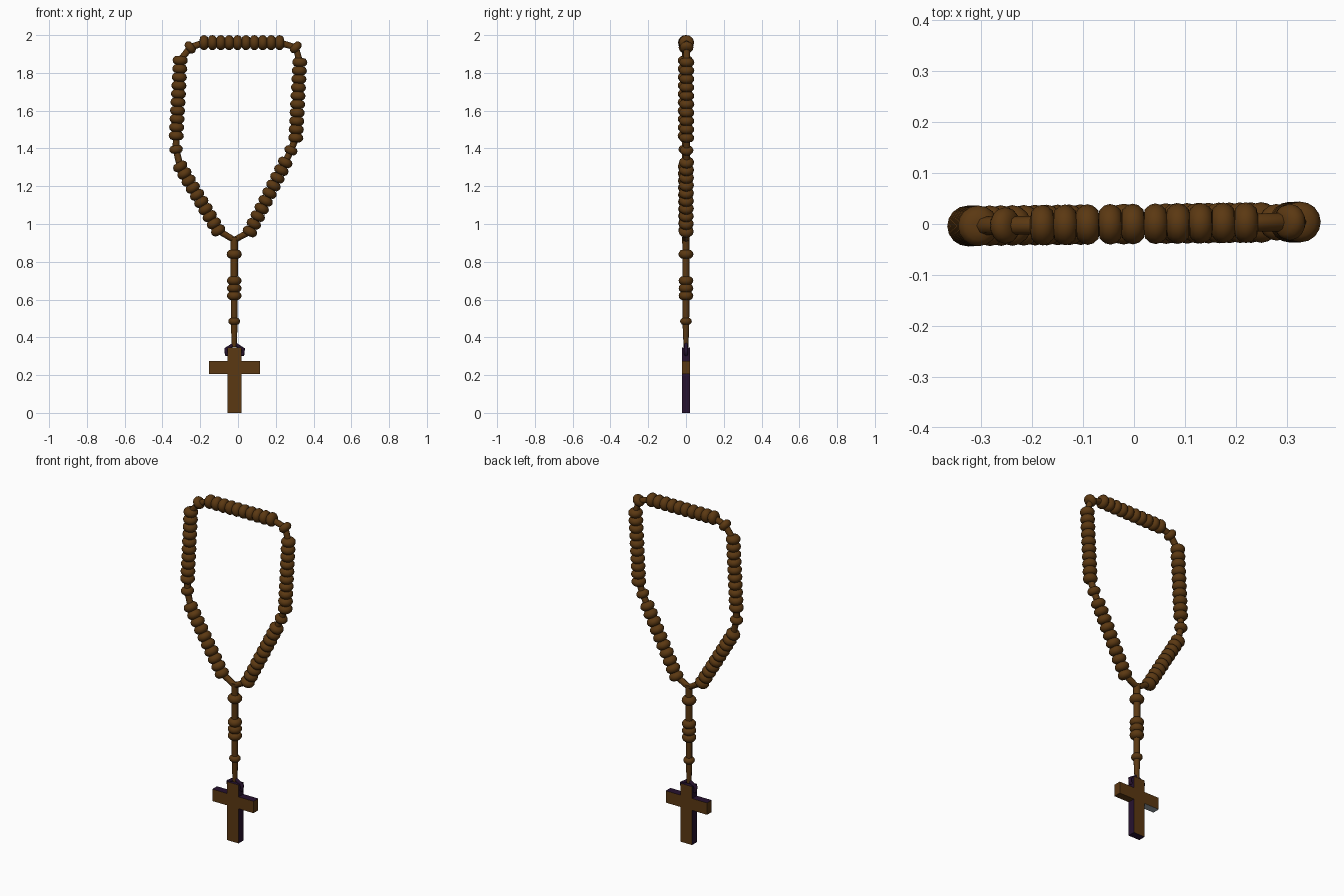
import bpy, bmesh, math
from mathutils import Vector

cube = bpy.data.objects.get("Cube")
if cube:
    bpy.data.objects.remove(cube, do_unlink=True)


def material(name, rgb):
    m = bpy.data.materials.new(name)
    m.use_nodes = True
    m.diffuse_color = (*rgb, 1)
    bsdf = next(n for n in m.node_tree.nodes if n.type == 'BSDF_PRINCIPLED')
    bsdf.inputs["Base Color"].default_value = (*rgb, 1)
    return m


BROWN = material("brown wood", (0.105, 0.04, 0.006))
PURPLE = material("dark purple", (0.02, 0.006, 0.028))
GREY = material("pale grey", (0.35, 0.4, 0.42))


def place(x, z):
    return Vector((x, 0.012 * x, z))


def add_mesh(name, bm, mats):
    me = bpy.data.meshes.new(name)
    bm.normal_update()
    bm.to_mesh(me)
    bm.free()
    for m in mats:
        me.materials.append(m)
    ob = bpy.data.objects.new(name, me)
    bpy.context.collection.objects.link(ob)
    return ob


# Bead: a lathed rounded disc with its axis along the cord
def make_bead_mesh():
    bm = bmesh.new()
    profile = [(0.012, -0.024), (0.028, -0.021), (0.037, -0.011), (0.04, 0),
               (0.037, 0.011), (0.028, 0.021), (0.012, 0.024)]
    n = 16
    rings = [[bm.verts.new((r * math.cos(math.tau * i / n), r * math.sin(math.tau * i / n), h))
              for i in range(n)] for r, h in profile]
    for a, b in zip(rings, rings[1:]):
        for i in range(n):
            j = (i + 1) % n
            bm.faces.new((a[i], a[j], b[j], b[i]))
    bm.faces.new(rings[0][::-1])
    bm.faces.new(rings[-1])
    for f in bm.faces:
        f.smooth = True
    me = bpy.data.meshes.new("bead")
    bm.to_mesh(me)
    bm.free()
    me.materials.append(BROWN)
    return me


BEAD = make_bead_mesh()


def bead(name, pos, axis, scale=1.0):
    ob = bpy.data.objects.new(name, BEAD)
    ob.location = pos
    ob.rotation_mode = 'QUATERNION'
    ob.rotation_quaternion = axis.to_track_quat('Z', 'Y')
    ob.scale = (scale,) * 3
    bpy.context.collection.objects.link(ob)


def tube(name, points, radius, mat, cyclic=False, taper=None):
    cu = bpy.data.curves.new(name, 'CURVE')
    cu.dimensions = '3D'
    cu.bevel_depth = radius
    cu.bevel_resolution = 2
    cu.use_fill_caps = True
    sp = cu.splines.new('POLY')
    sp.points.add(len(points) - 1)
    for i, p in enumerate(points):
        sp.points[i].co = (*p, 1)
        sp.points[i].radius = taper[i] if taper else 1
    sp.use_cyclic_u = cyclic
    sp.use_smooth = True
    cu.materials.append(mat)
    ob = bpy.data.objects.new(name, cu)
    bpy.context.collection.objects.link(ob)


# Loop: five runs of ten beads with a single bead between each pair
runs = [(place(-0.105, 0.966), place(-0.306, 1.305)),
        (place(-0.327, 1.467), place(-0.306, 1.866)),
        (place(-0.18, 1.96), place(0.22, 1.96)),
        (place(0.327, 1.856), place(0.306, 1.456)),
        (place(0.25, 1.326), place(0.063, 0.96))]
singles = [place(-0.328, 1.395), place(-0.253, 1.935),
           place(0.306, 1.935), place(0.28, 1.39)]
junction = place(-0.02, 0.915)
cord = [junction]
for k, (a, b) in enumerate(runs):
    for i in range(10):
        bead("loop_bead", a.lerp(b, i / 9), b - a)
    cord += [a, b]
    if k < len(singles):
        bead("spacer_bead", singles[k], runs[k + 1][0] - b, 0.9)
        cord.append(singles[k])
tube("loop_cord", cord, 0.018, BROWN, cyclic=True)

# Pendant strand
strand = [place(-0.02, z) for z in (0.93, 0.6, 0.45, 0.35)]
tube("pendant_cord", strand, 0.018, BROWN, taper=[1.1, 1, 0.95, 0.7])
for z, s in ((0.84, 1), (0.70, 0.97), (0.66, 0.97), (0.62, 0.97), (0.485, 0.78)):
    bead("pendant_bead", place(-0.02, z), Vector((0, 0, 1)), s)

# Bail holding the cross
CX = -0.018
for side, sx in (("left", 1), ("right", -1)):
    pts = [(CX, 0, 0.365), (CX + sx * 0.046, 0, 0.337),
           (CX + sx * 0.044, 0, 0.31), (CX + sx * 0.025, 0, 0.31)]
    tube(side + "_bail", pts, 0.01, PURPLE)

# Cross: extruded outline, brown faces and arm ends, dark edges
half = [(0.037, 0), (0.037, 0.205), (0.135, 0.205),
        (0.135, 0.275), (0.037, 0.275), (0.037, 0.345)]
outline = half + [(-x, z) for x, z in reversed(half)]
bm = bmesh.new()
front = bm.faces.new([bm.verts.new((CX + x, -0.022, z)) for x, z in outline])
ext = bmesh.ops.extrude_face_region(bm, geom=[front])
bmesh.ops.translate(bm, vec=(0, 0.044, 0),
                    verts=[v for v in ext["geom"] if isinstance(v, bmesh.types.BMVert)])
bmesh.ops.recalc_face_normals(bm, faces=bm.faces)
for f in bm.faces:
    c, n = f.calc_center_median(), f.normal
    dx = c.x - CX
    f.material_index = 1
    if abs(n.y) > 0.5 or abs(dx) > 0.12:
        f.material_index = 0
    elif n.z < -0.5 and c.z > 0.1:
        f.material_index = 2 if dx < 0 else 0
add_mesh("cross", bm, [BROWN, PURPLE, GREY])
